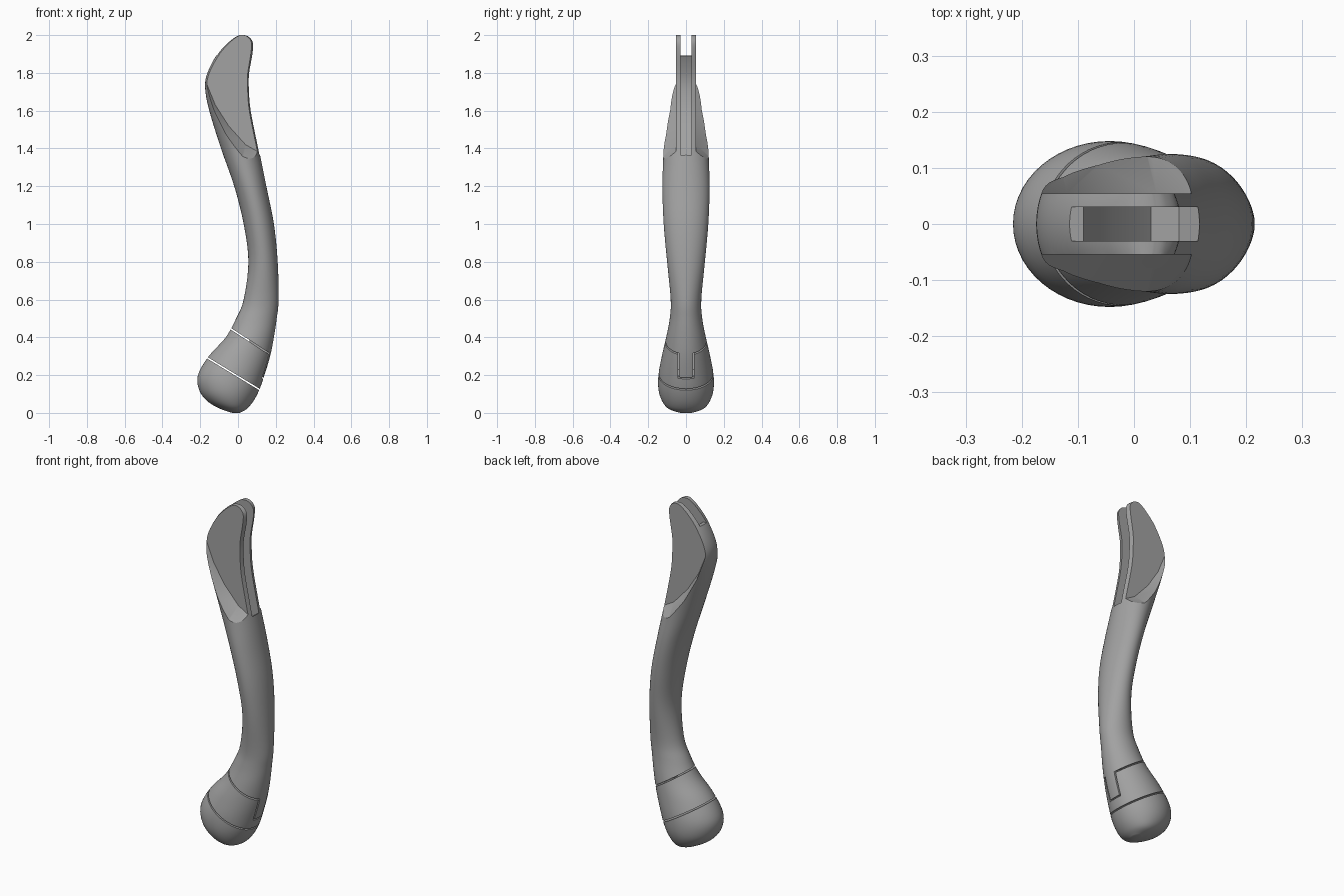
import bpy
import bmesh
from math import cos, sin, tau, radians
from mathutils import Vector

if "Cube" in bpy.data.objects:
    bpy.data.objects.remove(bpy.data.objects["Cube"], do_unlink=True)

grey = bpy.data.materials.new("satin grey")
grey.use_nodes = True
tone = (0.36, 0.36, 0.36, 1)
grey.diffuse_color = tone
grey.node_tree.nodes["Principled BSDF"].inputs["Base Color"].default_value = tone

# Body sections: height, left edge, right edge, half depth
SECTIONS = [Vector(row) for row in (
    (0, -.03, .01, .03), (.02, -.09, .045, .09), (.06, -.16, .08, .125),
    (.12, -.205, .112, .145), (.2, -.212, .14, .146), (.3, -.155, .17, .128),
    (.4, -.065, .19, .105), (.5, -.01, .205, .086), (.6, .03, .215, .081),
    (.8, .055, .21, .1), (1, .03, .19, .118), (1.2, -.02, .15, .125),
    (1.4, -.09, .11, .12), (1.6, -.152, .07, .13), (1.72, -.174, .06, .14),
    (1.8, -.162, .062, .13), (1.9, -.11, .08, .11), (1.96, -.055, .082, .1),
    (1.99, -.015, .06, .09), (2, .01, .035, .08))]
SIDES = 56
STEPS = 5


def link(name, bm):
    bmesh.ops.recalc_face_normals(bm, faces=bm.faces)
    mesh = bpy.data.meshes.new(name)
    bm.to_mesh(mesh)
    bm.free()
    obj = bpy.data.objects.new(name, mesh)
    bpy.context.collection.objects.link(obj)
    mesh.materials.append(grey)
    return obj


def spline(a, b, c, d, t):
    return (b * 2 + (c - a) * t + (a * 2 - b * 5 + c * 4 - d) * t ** 2
            + (b * 3 - a - c * 3 + d) * t ** 3) / 2


def loft():
    """Closed body swept through the smoothed sections."""
    last = len(SECTIONS) - 1
    rows = []
    for i in range(last):
        a, b = SECTIONS[max(i - 1, 0)], SECTIONS[i]
        c, d = SECTIONS[i + 1], SECTIONS[min(i + 2, last)]
        rows += [spline(a, b, c, d, k / STEPS) for k in range(STEPS)]
    rows.append(SECTIONS[last])
    bm = bmesh.new()
    rings = []
    for z, left, right, depth in rows:
        mid, half = (left + right) / 2, (right - left) / 2
        rings.append([bm.verts.new((mid + half * cos(tau * s / SIDES),
                                    depth * sin(tau * s / SIDES), z))
                      for s in range(SIDES)])
    for low, high in zip(rings, rings[1:]):
        for s in range(SIDES):
            n = (s + 1) % SIDES
            bm.faces.new((low[s], low[n], high[n], high[s]))
    bm.faces.new(rings[0][::-1])
    bm.faces.new(rings[-1])
    return bm


def piece(name, *planes):
    """Part of the body kept on the positive side of every plane."""
    bm = loft()
    for point, normal in planes:
        bmesh.ops.bisect_plane(bm, geom=bm.verts[:] + bm.edges[:] + bm.faces[:],
                               plane_co=point, plane_no=normal, clear_inner=True)
        rim = [e for e in bm.edges if e.is_boundary]
        bmesh.ops.holes_fill(bm, edges=rim, sides=0)
    return link(name, bm)


def prism(name, near, far, y0, y1):
    """Cutter running from one side outline to another."""
    bm = bmesh.new()
    a = [bm.verts.new((x, y0, z)) for x, z in near]
    b = [bm.verts.new((x, y1, z)) for x, z in far]
    bm.faces.new(a)
    bm.faces.new(b[::-1])
    for i in range(len(a)):
        j = (i + 1) % len(a)
        bm.faces.new((a[j], a[i], b[i], b[j]))
    obj = link(name, bm)
    obj.hide_render = True
    return obj


def carve(target, cutter):
    mod = target.modifiers.new("cut", "BOOLEAN")
    mod.operation = "DIFFERENCE"
    mod.solver = "EXACT"
    mod.object = cutter
    bpy.context.view_layer.objects.active = target
    bpy.ops.object.modifier_apply(modifier=mod.name)
    bpy.data.objects.remove(cutter, do_unlink=True)


# Slanted seams that divide handle, collar and end
upper, upper_dir = Vector((-.03, 0, .44)), Vector((.13, 0, .2)).normalized()
lower, lower_dir = Vector((-.16, 0, .29)), Vector((.17, 0, .28)).normalized()
gap = .004

handle = piece("handle", (upper + upper_dir * gap, upper_dir))
collar = piece("collar", (lower + lower_dir * gap, lower_dir),
               (upper - upper_dir * gap, -upper_dir))
rounded_end = piece("rounded_end", (lower - lower_dir * gap, -lower_dir))

# Tongue of the handle let into the collar
side = Vector((0, 1, 0))
tongue = piece("handle_tongue", (lower + lower_dir * .065, lower_dir),
               (upper + upper_dir * gap, -upper_dir), (side * -.036, side),
               (side * .036, -side), (Vector((.06, 0, 0)), Vector((1, 0, 0))))
foot = lower + lower_dir * .058
slope = -lower_dir.x / lower_dir.z
notch = [(x, foot.z + slope * (x - foot.x)) for x in (.05, .4)]
notch += [(.4, .6), (.05, .6)]
carve(collar, prism("notch_cutter", notch, notch, -.043, .043))

# Scooped cheeks on both sides of the head
scoop = [(-.3, 2.1), (-.3, 1.86), (-.165, 1.74), (-.12, 1.63), (-.05, 1.52),
         (.04, 1.42), (.11, 1.38), (.3, 1.36), (.3, 2.1)]
rim = [(x - .02, z - .08) if z < 2 else (x, z) for x, z in scoop]
for sign in (-1, 1):
    carve(handle, prism("cheek_cutter", scoop, rim, sign * .054, sign * .14))

# Slot between the cheeks, open at the top and right
slot = [(.3, 2.1), (-.3, 2.1), (-.3, 1.91), (-.09, 1.89), (-.135, 1.8),
        (-.145, 1.72), (-.12, 1.58), (-.04, 1.42), (.03, 1.34), (.08, 1.34), (.3, 1.5)]
carve(handle, prism("slot_cutter", slot, slot, -.03, .03))

for obj in (handle, collar, rounded_end, tongue):
    bpy.ops.object.select_all(action="DESELECT")
    obj.select_set(True)
    bpy.context.view_layer.objects.active = obj
    bpy.ops.object.shade_smooth_by_angle(angle=radians(30))
